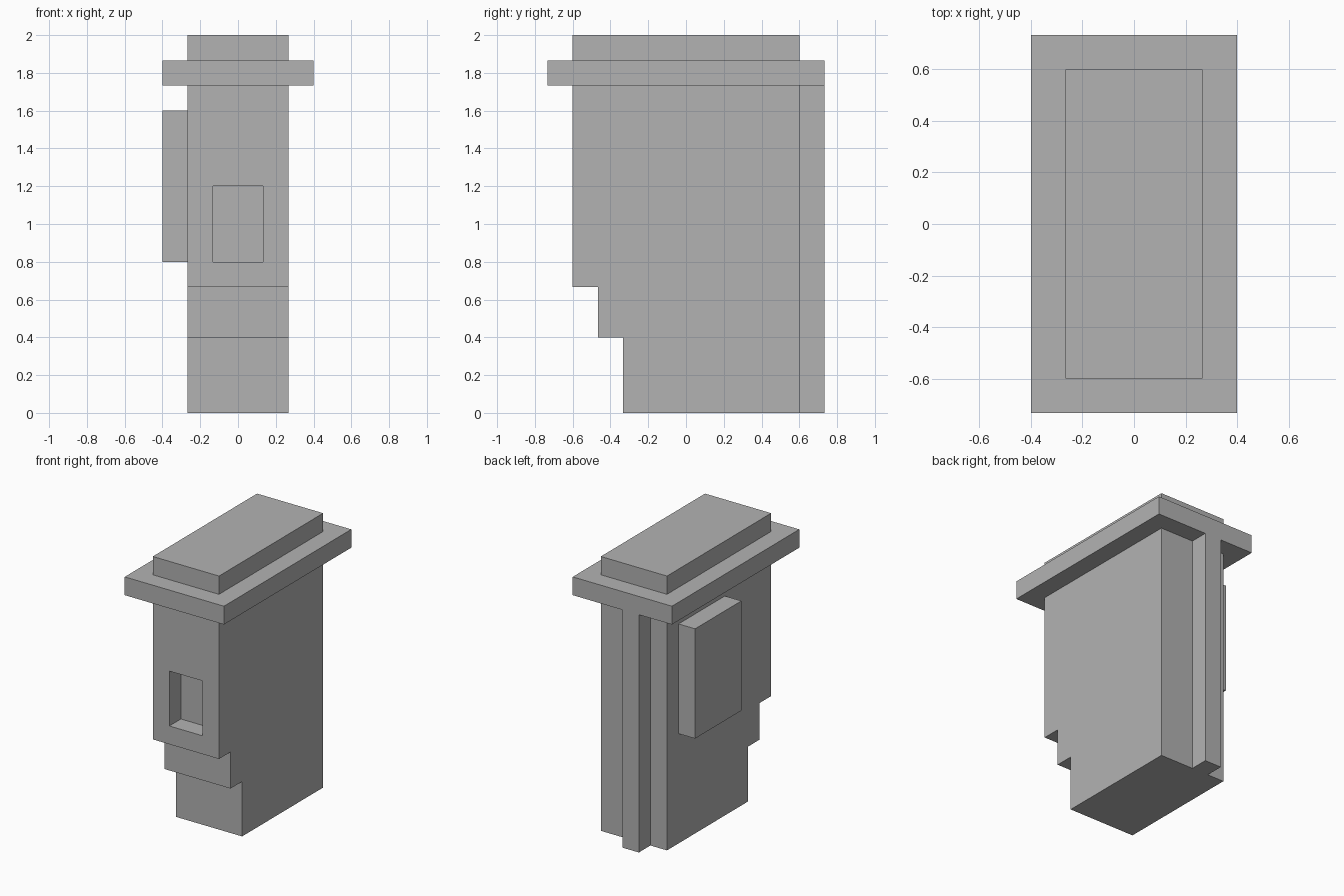
import bpy
import bmesh

U = 2 / 15  # module size: every dimension is a multiple of it

if "Cube" in bpy.data.objects:
    bpy.data.objects.remove(bpy.data.objects["Cube"], do_unlink=True)

grey = bpy.data.materials.new("stone_grey")
grey.use_nodes = True
grey.diffuse_color = (0.448, 0.448, 0.448, 1)
grey.node_tree.nodes["Principled BSDF"].inputs["Base Color"].default_value = grey.diffuse_color


def prism(name, profile, x0, x1):
    """Extrude a (y, z) profile from x0 to x1, all in modules."""
    bm = bmesh.new()
    face = bm.faces.new([bm.verts.new((x0 * U, y * U, z * U)) for y, z in profile])
    grown = bmesh.ops.extrude_face_region(bm, geom=[face])["geom"]
    verts = [g for g in grown if isinstance(g, bmesh.types.BMVert)]
    bmesh.ops.translate(bm, verts=verts, vec=((x1 - x0) * U, 0, 0))
    bmesh.ops.recalc_face_normals(bm, faces=bm.faces)
    mesh = bpy.data.meshes.new(name)
    bm.to_mesh(mesh)
    bm.free()
    mesh.materials.append(grey)
    obj = bpy.data.objects.new(name, mesh)
    bpy.context.collection.objects.link(obj)
    return obj


def box(name, x, y, z):
    """Box from (min, max) ranges in modules."""
    return prism(name, [(y[0], z[0]), (y[1], z[0]), (y[1], z[1]), (y[0], z[1])], *x)


# Main body with a stepped lower front
body = prism("body", [(4.5, 0), (4.5, 13), (-4.5, 13), (-4.5, 5),
                      (-3.5, 5), (-3.5, 3), (-2.5, 3), (-2.5, 0)], -2, 2)

# Recess in the front
cutter = box("recess_cutter", (-1, 1), (-6, -3.5), (6, 9))
cutter.hide_render = True
cut = body.modifiers.new("recess", "BOOLEAN")
cut.operation = "DIFFERENCE"
cut.solver = "EXACT"
cut.object = cutter
bpy.context.view_layer.objects.active = body
bpy.ops.object.modifier_apply(modifier=cut.name)
bpy.data.objects.remove(cutter, do_unlink=True)

# Overhanging collar and cap on top
box("collar", (-3, 3), (-5.5, 5.5), (13, 14))
box("cap", (-2, 2), (-4.5, 4.5), (14, 15))

# Side panel and rear rib
box("side_panel", (-3, -2), (-0.5, 3.5), (6, 12))
box("rear_rib", (-1, 0), (4.5, 5.5), (0, 13))
